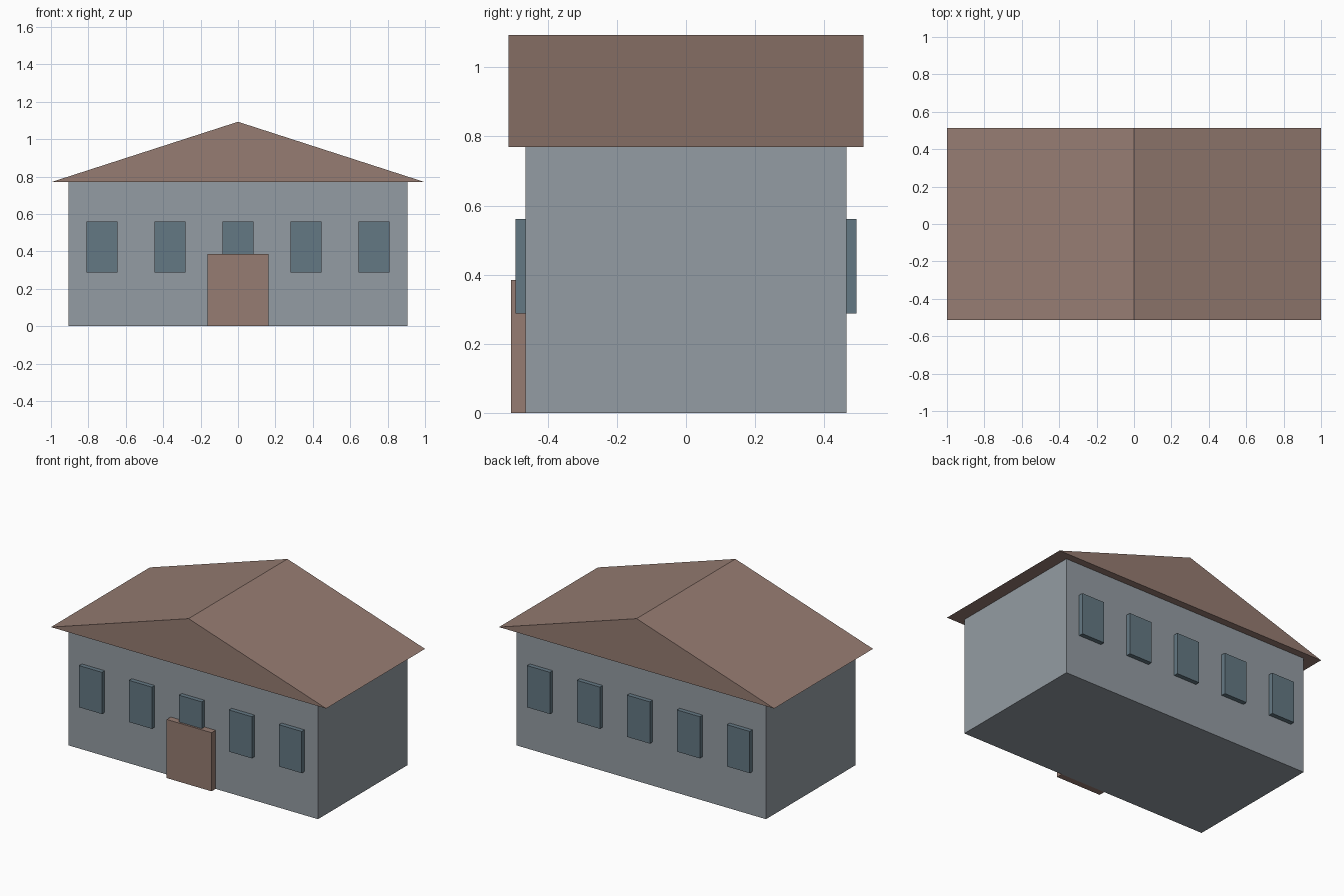
import bpy
import bmesh

default = bpy.data.objects.get("Cube")
if default:
    bpy.data.objects.remove(default, do_unlink=True)


def material(name, rgb):
    mat = bpy.data.materials.new(name)
    mat.use_nodes = True
    mat.diffuse_color = (*rgb, 1)
    mat.node_tree.nodes["Principled BSDF"].inputs["Base Color"].default_value = (*rgb, 1)
    return mat


def extrude_profile(name, profile, y_front, y_back, mat):
    """Extrude an x-z outline from the front to the back."""
    bm = bmesh.new()
    face = bm.faces.new([bm.verts.new((x, y_front, z)) for x, z in profile])
    moved = bmesh.ops.extrude_face_region(bm, geom=[face])["geom"]
    verts = [v for v in moved if isinstance(v, bmesh.types.BMVert)]
    bmesh.ops.translate(bm, verts=verts, vec=(0, y_back - y_front, 0))
    bmesh.ops.recalc_face_normals(bm, faces=bm.faces)
    mesh = bpy.data.meshes.new(name)
    bm.to_mesh(mesh)
    bm.free()
    mesh.materials.append(mat)
    obj = bpy.data.objects.new(name, mesh)
    bpy.context.collection.objects.link(obj)
    return obj


def box(name, x, half_width, y_front, y_back, bottom, top, mat):
    left, right = x - half_width, x + half_width
    outline = [(left, bottom), (right, bottom), (right, top), (left, top)]
    return extrude_profile(name, outline, y_front, y_back, mat)


wall_grey = material("wall grey", (0.296, 0.332, 0.366))
roof_brown = material("roof brown", (0.305, 0.202, 0.168))
window_blue = material("window blue grey", (0.127, 0.188, 0.227))

WALL_Y = 0.465
EAVE_Z = 0.77

# Walls and gabled roof
box("walls", 0, 0.907, -WALL_Y, WALL_Y, 0, EAVE_Z, wall_grey)
extrude_profile("roof", [(-1, EAVE_Z), (1, EAVE_Z), (0, 1.093)],
                -0.513, 0.513, roof_brown)

# Front door
box("door", 0, 0.163, -0.507, -WALL_Y, 0, 0.385, roof_brown)

# Five windows on the front and five on the back
for side, sign in (("front", -1), ("back", 1)):
    for i in range(5):
        box(f"{side}_window_{i + 1}", (i - 2) * 0.363, 0.083,
            sign * 0.494, sign * WALL_Y, 0.287, 0.561, window_blue)
